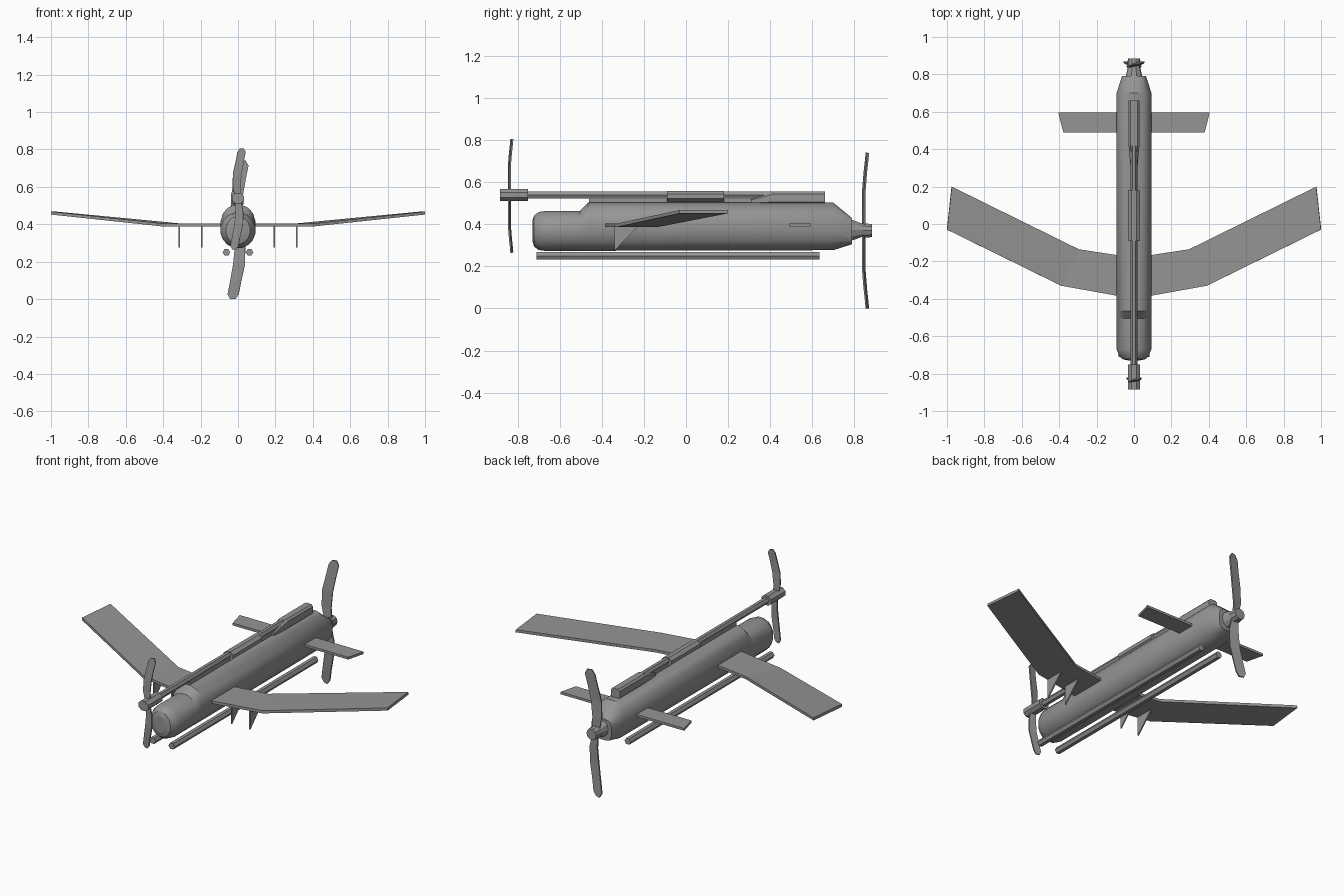
import bpy, math
from mathutils import Vector

cube = bpy.data.objects.get("Cube")
if cube:
    bpy.data.objects.remove(cube, do_unlink=True)

grey = bpy.data.materials.new("matte grey")
grey.use_nodes = True
grey.diffuse_color = (0.3, 0.3, 0.3, 1)
grey.node_tree.nodes["Principled BSDF"].inputs["Base Color"].default_value = (0.3, 0.3, 0.3, 1)


def make(name, verts, faces, smooth=False):
    mesh = bpy.data.meshes.new(name)
    mesh.from_pydata(verts, [], faces)
    mesh.materials.append(grey)
    obj = bpy.data.objects.new(name, mesh)
    bpy.context.collection.objects.link(obj)
    if smooth:
        bpy.ops.object.select_all(action='DESELECT')
        obj.select_set(True)
        bpy.context.view_layer.objects.active = obj
        bpy.ops.object.shade_smooth_by_angle(angle=math.radians(32))
    return obj


def loft(name, sections, sides, x=0, turn=0.0, smooth=False):
    """Skin rings along y; section = (y, half width, bottom, top, squareness)."""
    verts, faces = [], []
    for y, w, low, high, power in sections:
        for i in range(sides):
            a = math.tau * (i + turn) / sides
            c, s = math.cos(a), math.sin(a)
            px = math.copysign(abs(c) ** power, c) * w
            pz = math.copysign(abs(s) ** power, s) * (high - low) / 2
            verts.append((x + px, y, (low + high) / 2 + pz))
    for r in range(len(sections) - 1):
        for i in range(sides):
            j = (i + 1) % sides
            a, b = r * sides, (r + 1) * sides
            faces.append((a + i, a + j, b + j, b + i))
    faces.append(tuple(reversed(range(sides))))
    faces.append(tuple(range(len(verts) - sides, len(verts))))
    # Normals point outward along the ring order
    faces = [f[::-1] for f in faces]
    faces[-2:] = [f[::-1] for f in faces[-2:]]
    obj = make(name, verts, faces, smooth)
    return obj


def tube(name, y0, y1, w, low, high, sides, x=0, turn=0.0):
    return loft(name, [(y0, w, low, high, 1), (y1, w, low, high, 1)], sides, x, turn)


def plate(name, verts, faces, thickness):
    obj = make(name, verts, faces)
    mod = obj.modifiers.new("Thickness", 'SOLIDIFY')
    mod.thickness = thickness
    mod.offset = 0
    return obj


def strip(name, left, right, thickness):
    """Plate spanned between two matching edge lines."""
    n = len(left)
    faces = [(i, i + 1, n + i + 1, n + i) for i in range(n - 1)]
    return plate(name, left + right, faces, thickness)


# Fuselage: rounded nose, raised main hull, squared-off tail
loft("fuselage", [
    (-0.73, 0.03, 0.32, 0.42, 1), (-0.722, 0.065, 0.293, 0.443, 1),
    (-0.70, 0.082, 0.276, 0.46, 1), (-0.67, 0.095, 0.272, 0.465, 1),
    (-0.505, 0.095, 0.272, 0.465, 1), (-0.465, 0.095, 0.272, 0.505, 0.9),
    (0.70, 0.095, 0.275, 0.505, 0.9), (0.79, 0.065, 0.305, 0.43, 0.5),
], 16, turn=0.5, smooth=True)

# Tail cone and rear spinner
loft("tail_cone", [(0.78, 0.047, 0.318, 0.428, 1), (0.85, 0.03, 0.343, 0.4, 1)], 10)
loft("rear_spinner", [(0.84, 0.038, 0.333, 0.408, 1), (0.885, 0.032, 0.338, 0.402, 1)], 10)

# Tube along the top with its collars and rear fairing
tube("top_tube", -0.78, 0.64, 0.018, 0.52, 0.558, 6)
tube("front_hub", -0.885, -0.75, 0.035, 0.508, 0.57, 8, turn=0.5)
tube("middle_collar", -0.09, 0.18, 0.034, 0.505, 0.56, 8, turn=0.5)
loft("rear_fairing", [(0.31, 0.02, 0.495, 0.52, 0.5), (0.42, 0.03, 0.495, 0.557, 0.5),
                      (0.66, 0.03, 0.495, 0.557, 0.5)], 8, turn=0.5)
tube("tube_mount", -0.46, 0.4, 0.01, 0.49, 0.53, 4, turn=0.5)


def propeller(name, y, z, radius):
    # Span fraction, sideways sweep, half chord, forward bend
    shape = [(0.0, 0.0, 0.05, 0.0), (0.25, -0.03, 0.075, 0.0), (0.5, -0.015, 0.085, 0.0),
             (0.75, 0.035, 0.08, 0.02), (0.93, 0.07, 0.08, 0.04), (1.0, 0.075, 0.035, 0.045)]
    for side, sign in (("upper", 1), ("lower", -1)):
        edges = []
        for e in (-1, 1):
            edges.append([(sign * (sweep + e * chord) * radius,
                           y + (bend + 0.012 * e) * radius, z + sign * span * radius)
                          for span, sweep, chord, bend in shape])
        strip(f"{name}_{side}_blade", edges[0], edges[1], 0.008)


propeller("front_propeller", -0.84, 0.535, 0.27)
propeller("rear_propeller", 0.845, 0.37, 0.37)

for side, s in (("left", 1), ("right", -1)):
    # Cranked swept wing rising to the tip
    strip(side + "_wing",
          [(0, -0.40, 0.395), (s * 0.39, -0.33, 0.395), (s * 1.0, -0.03, 0.46)],
          [(0, -0.18, 0.395), (s * 0.295, -0.135, 0.395), (s * 0.975, 0.2, 0.46)], 0.016)
    # Tailplane
    strip(side + "_tailplane", [(0, 0.49, 0.396), (s * 0.378, 0.49, 0.396)],
          [(0, 0.595, 0.396), (s * 0.405, 0.595, 0.396)], 0.014)
    # Rails below the hull
    tube(side + "_lower_rail", -0.71, 0.635, 0.02, 0.23, 0.27, 6, x=s * 0.062)
    # Triangular fins under the wing
    for place, x in (("inner", 0.195), ("outer", 0.315)):
        plate(f"{side}_{place}_fin",
              [(s * x, -0.34, 0.275), (s * x, -0.34, 0.392), (s * x, -0.225, 0.392)],
              [(0, 1, 2)], 0.008)
